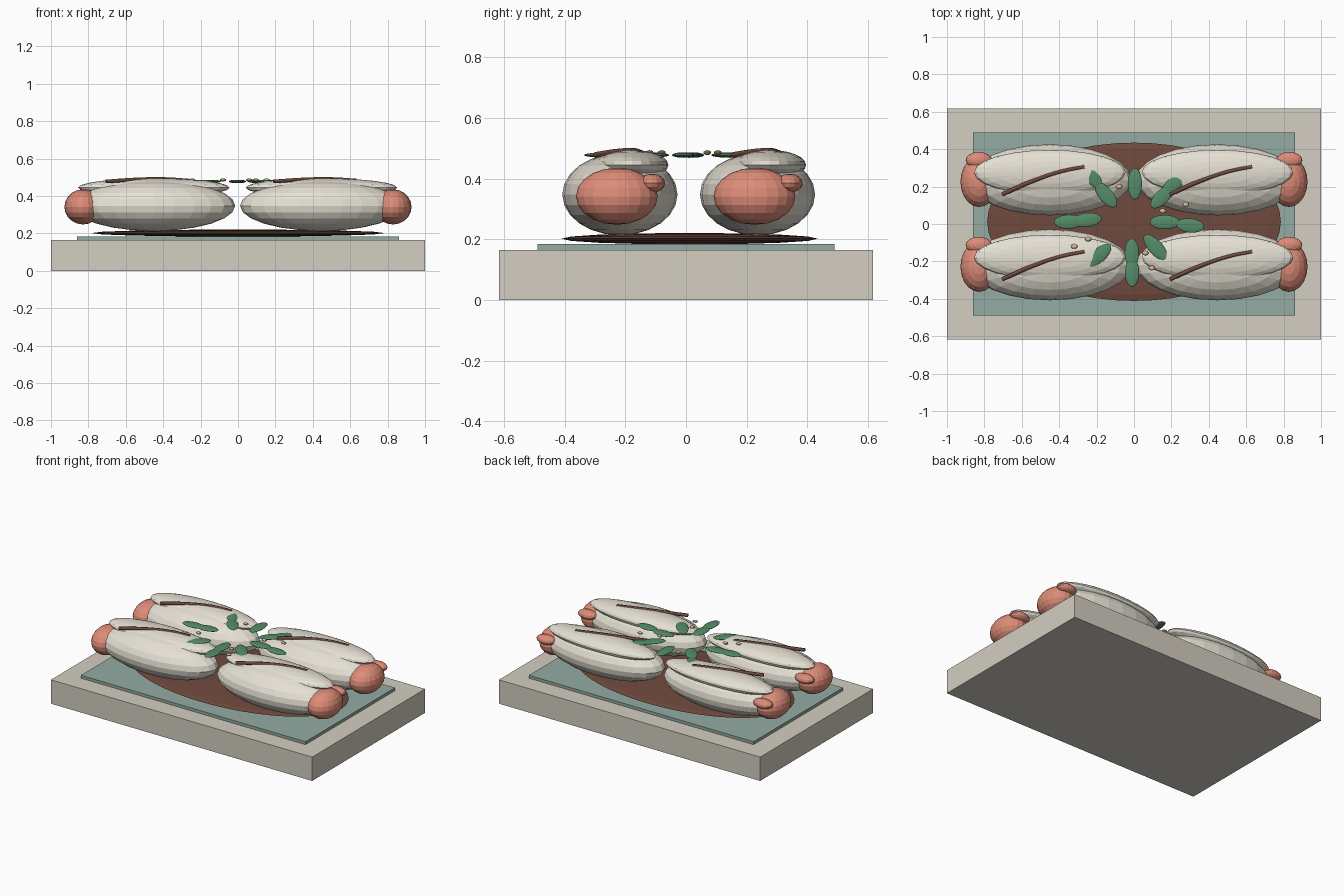
import bpy
from math import radians

if "Cube" in bpy.data.objects:
    bpy.data.objects.remove(bpy.data.objects["Cube"])


def material(name, rgb):
    m = bpy.data.materials.new(name)
    m.diffuse_color = [((c + 0.055) / 1.055) ** 2.4 for c in rgb] + [1]
    m.use_nodes = True
    m.node_tree.nodes["Principled BSDF"].inputs["Base Color"].default_value = m.diffuse_color
    return m


STONE = material("stone", (0.83, 0.81, 0.76))
CLOTH = material("cloth", (0.58, 0.67, 0.64))
SAUCE = material("sauce", (0.44, 0.29, 0.24))
DOUGH = material("dough", (0.90, 0.88, 0.83))
FILLING = material("filling", (0.87, 0.55, 0.47))
LEAF = material("leaf", (0.33, 0.55, 0.41))
SEED = material("seed", (0.82, 0.73, 0.57))


def box(name, center, size, mat):
    bpy.ops.mesh.primitive_cube_add(size=1, location=center)
    o = bpy.context.object
    o.name, o.scale = name, size
    o.data.materials.append(mat)


def ellipsoid(name, center, radii, mat, segs=24, rings=12, angle=0):
    bpy.ops.mesh.primitive_uv_sphere_add(
        segments=segs, ring_count=rings, radius=1, location=center,
        rotation=(0, 0, radians(angle)))
    o = bpy.context.object
    o.name, o.scale = name, radii
    o.data.materials.append(mat)


def drizzle(name, points, radius, mat):
    c = bpy.data.curves.new(name, 'CURVE')
    c.dimensions = '3D'
    c.bevel_depth, c.bevel_resolution = radius, 1
    c.resolution_u, c.use_fill_caps = 5, True
    s = c.splines.new('BEZIER')
    s.bezier_points.add(len(points) - 1)
    for bp, p in zip(s.bezier_points, points):
        bp.co = p
        bp.handle_left_type = bp.handle_right_type = 'AUTO'
    o = bpy.data.objects.new(name, c)
    bpy.context.collection.objects.link(o)
    c.materials.append(mat)


# Board, mat and pool of sauce
box("board", (0, 0, 0.0825), (2, 1.235, 0.165), STONE)
box("mat", (0, 0, 0.175), (1.72, 0.98, 0.02), CLOTH)
ellipsoid("sauce_pool", (0, 0.012, 0.202), (0.785, 0.423, 0.019), SAUCE, 48, 8)

# Four folded buns with filling at the outer ends
for side, x in (("left", -0.45), ("right", 0.446)):
    sx = 1 if x > 0 else -1
    for row, y in (("front", -0.218), ("back", 0.236)):
        tag = f"{row}_{side}"
        ellipsoid("bun_" + tag, (x, y, 0.348), (0.435, 0.19, 0.135), DOUGH)
        ellipsoid("bun_fold_" + tag, (x, y + 0.04, 0.445),
                  (0.405, 0.12, 0.05), DOUGH)
        ellipsoid("filling_" + tag, (sx * 0.828, y - 0.01, 0.342),
                  (0.10, 0.135, 0.094), FILLING, 20, 10)
        ellipsoid("filling_bit_" + tag, (sx * 0.83, y + 0.106, 0.385),
                  (0.07, 0.043, 0.031), FILLING, 16, 8)
        drizzle("drizzle_" + tag,
                [(x - 0.255, y - 0.078, 0.478), (x - 0.09, y - 0.005, 0.489),
                 (x + 0.06, y + 0.045, 0.491), (x + 0.185, y + 0.07, 0.483)],
                0.011, SAUCE)

# Ring of leaves: x, y, half length, angle
leaves = [
    (0.005, 0.215, 0.085, 90), (-0.225, 0.26, 0.078, -57),
    (-0.15, 0.155, 0.082, -50), (0.21, 0.21, 0.08, 45),
    (0.15, 0.145, 0.08, 45), (-0.35, 0.012, 0.078, 2),
    (-0.25, 0.022, 0.078, 6), (0.165, 0.01, 0.08, 0),
    (0.3, -0.008, 0.076, -6), (-0.19, -0.17, 0.085, 42),
    (0.115, -0.125, 0.088, -48), (-0.012, -0.155, 0.078, 90),
    (-0.01, -0.26, 0.077, 90),
]
for i, (x, y, r, a) in enumerate(leaves):
    ellipsoid(f"leaf_{i}", (x, y, 0.478), (r, 0.038, 0.009), LEAF, 16, 8, a)

# Scattered seeds
seeds = [(-0.08, 0.2), (0.153, 0.07), (0.277, 0.105), (-0.32, -0.12),
         (-0.245, -0.08), (0.06, -0.155), (0.095, -0.235)]
for i, (x, y) in enumerate(seeds):
    ellipsoid(f"seed_{i}", (x, y, 0.486), (0.019, 0.013, 0.008), SEED, 10, 6)
